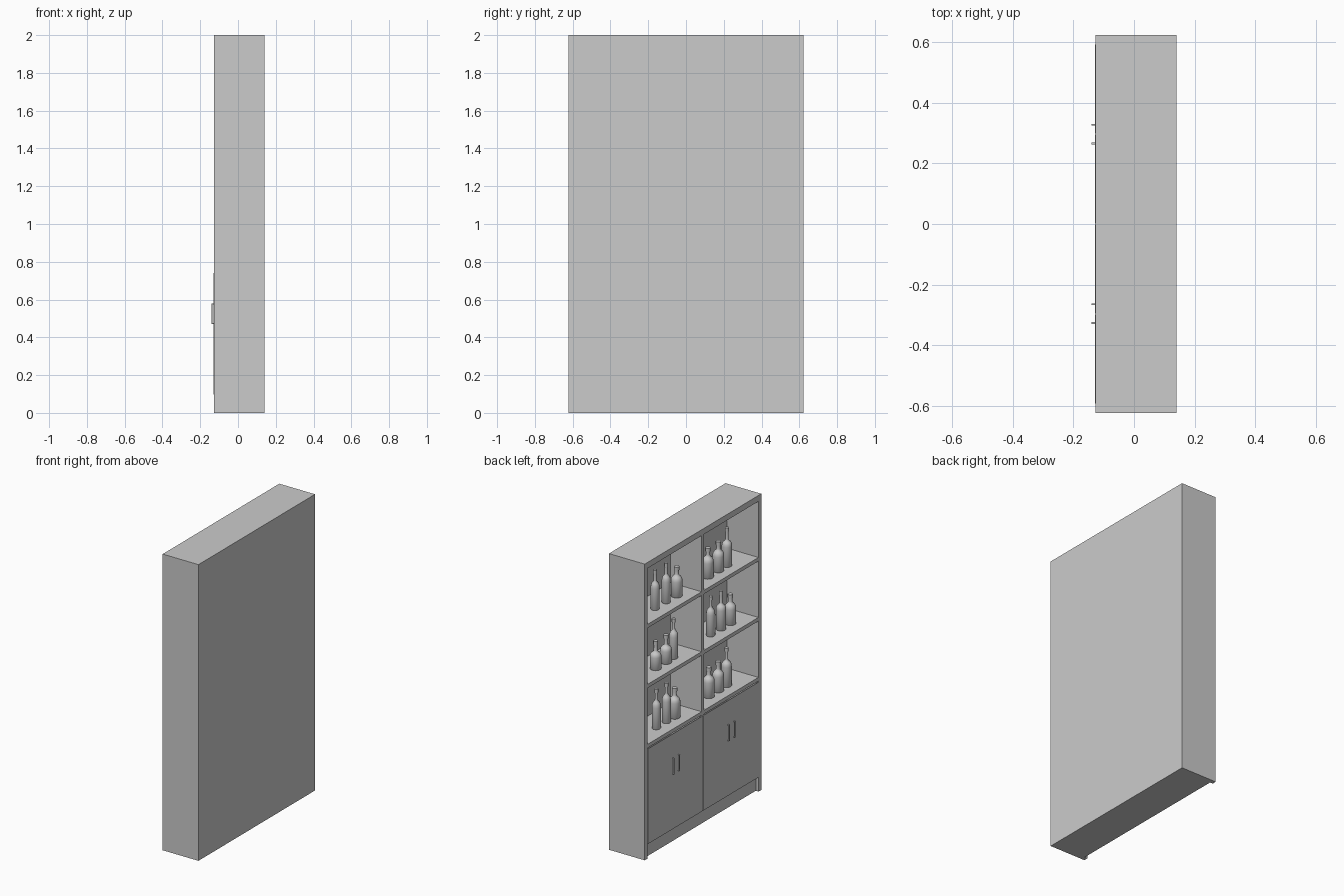
import bpy, bmesh
from mathutils import Vector

if "Cube" in bpy.data.objects:
    bpy.data.objects.remove(bpy.data.objects["Cube"])

FRONT, BACK, HALF = -0.127, 0.14, 0.622   # open side faces -x
SIDE_T, BOARD_T = 0.028, 0.025
SHELVES = (0.77, 1.175, 1.58)             # top surface heights


def box(name, x, y, z):
    """Box from (min, max) ranges."""
    bm = bmesh.new()
    bmesh.ops.create_cube(bm, size=1)
    size = Vector((x[1] - x[0], y[1] - y[0], z[1] - z[0]))
    mid = Vector((x[0] + x[1], y[0] + y[1], z[0] + z[1])) / 2
    bmesh.ops.scale(bm, vec=size, verts=bm.verts)
    bmesh.ops.translate(bm, vec=mid, verts=bm.verts)
    mesh = bpy.data.meshes.new(name)
    bm.to_mesh(mesh)
    bm.free()
    ob = bpy.data.objects.new(name, mesh)
    bpy.context.collection.objects.link(ob)
    return ob


def bottle_mesh(name, r, h, body, shoulder, neck):
    """Lathe a bottle: straight body, rounded shoulder, neck and cap."""
    d = shoulder - body
    profile = [(0, 0), (r * 0.92, 0), (r, 0.004), (r, body),
               (r * 0.94, body + d * 0.35), (r * 0.75, body + d * 0.68),
               (neck * 1.25, body + d * 0.92), (neck, shoulder + 0.006),
               (neck, h - 0.026), (neck * 1.25, h - 0.025),
               (neck * 1.25, h), (0, h)]
    bm = bmesh.new()
    verts = [bm.verts.new((a, 0, z)) for a, z in profile]
    edges = [bm.edges.new(p) for p in zip(verts, verts[1:])]
    bmesh.ops.spin(bm, geom=verts + edges, cent=(0, 0, 0), axis=(0, 0, 1),
                   angle=6.283185307, steps=24, use_merge=False)
    bmesh.ops.remove_doubles(bm, verts=bm.verts, dist=1e-5)
    bmesh.ops.recalc_face_normals(bm, faces=bm.faces)
    mesh = bpy.data.meshes.new(name)
    bm.to_mesh(mesh)
    bm.free()
    return mesh


# Carcass
inner = HALF - SIDE_T
for label, s in (("left", 1), ("right", -1)):
    ys = sorted((s * inner, s * HALF))
    box(f"side_panel_{label}", (FRONT, BACK), ys, (0, 2))
box("top_board", (FRONT, BACK), (-inner, inner), (1.96, 2))
box("back_panel", (0.108, BACK), (-inner, inner), (0, 1.96))
box("plinth", (FRONT + 0.021, 0.108), (-inner, inner), (0, 0.095))
box("divider", (FRONT + 0.003, 0.108), (-0.0125, 0.0125), (0.095, 1.96))

# Shelves, split by the divider
for i, z in enumerate(SHELVES):
    for label, s in (("left", 1), ("right", -1)):
        ys = sorted((s * 0.0125, s * inner))
        box(f"shelf_{i}_{label}", (FRONT + 0.002, 0.108), ys, (z - BOARD_T, z))

# Four doors
width = 2 * (inner - 0.002) / 4
for i in range(4):
    y0 = -inner + 0.002 + i * width
    box(f"door_{i}", (-0.1285, -0.1245), (y0 + 0.0015, y0 + width - 0.0015), (0.098, 0.74))

# Bracket handles either side of each door pair's gap
for i, y in enumerate((0.327, 0.265, -0.264, -0.326)):
    ys = (y - 0.003, y + 0.003)
    box(f"handle_bar_{i}", (-0.14, -0.135), ys, (0.47, 0.58))
    for j, z in enumerate((0.47, 0.575)):
        box(f"handle_post_{i}_{j}", (-0.135, -0.128), ys, (z, z + 0.005))

# Bottle shapes: radius, height, body height, shoulder height, neck radius
KINDS = {
    "slim": bottle_mesh("slim_bottle", 0.028, 0.265, 0.145, 0.19, 0.0095),
    "tall": bottle_mesh("tall_bottle", 0.032, 0.258, 0.135, 0.175, 0.010),
    "wide": bottle_mesh("wide_bottle", 0.036, 0.20, 0.105, 0.145, 0.013),
    "squat": bottle_mesh("squat_bottle", 0.036, 0.188, 0.085, 0.12, 0.012),
}
# Shelf index, then kind and y of each bottle
ROWS = [
    (2, [("slim", 0.378), ("slim", 0.26), ("wide", 0.148)]),
    (2, [("wide", -0.185), ("wide", -0.297), ("tall", -0.388)]),
    (1, [("squat", 0.372), ("squat", 0.262), ("slim", 0.18)]),
    (1, [("slim", -0.215), ("tall", -0.325), ("wide", -0.425)]),
    (0, [("slim", 0.365), ("slim", 0.257), ("wide", 0.17)]),
    (0, [("wide", -0.195), ("wide", -0.295), ("tall", -0.384)]),
]
bottles = []
for shelf, row in ROWS:
    for kind, y in row:
        ob = bpy.data.objects.new(f"{kind}_bottle", KINDS[kind])
        ob.location = (-0.034, y, SHELVES[shelf])
        bpy.context.collection.objects.link(ob)
        bottles.append(ob)

# Smooth bottles, keeping base and cap edges sharp
for mesh in KINDS.values():
    mesh.shade_smooth()
    mesh.set_sharp_from_angle(angle=0.7)
